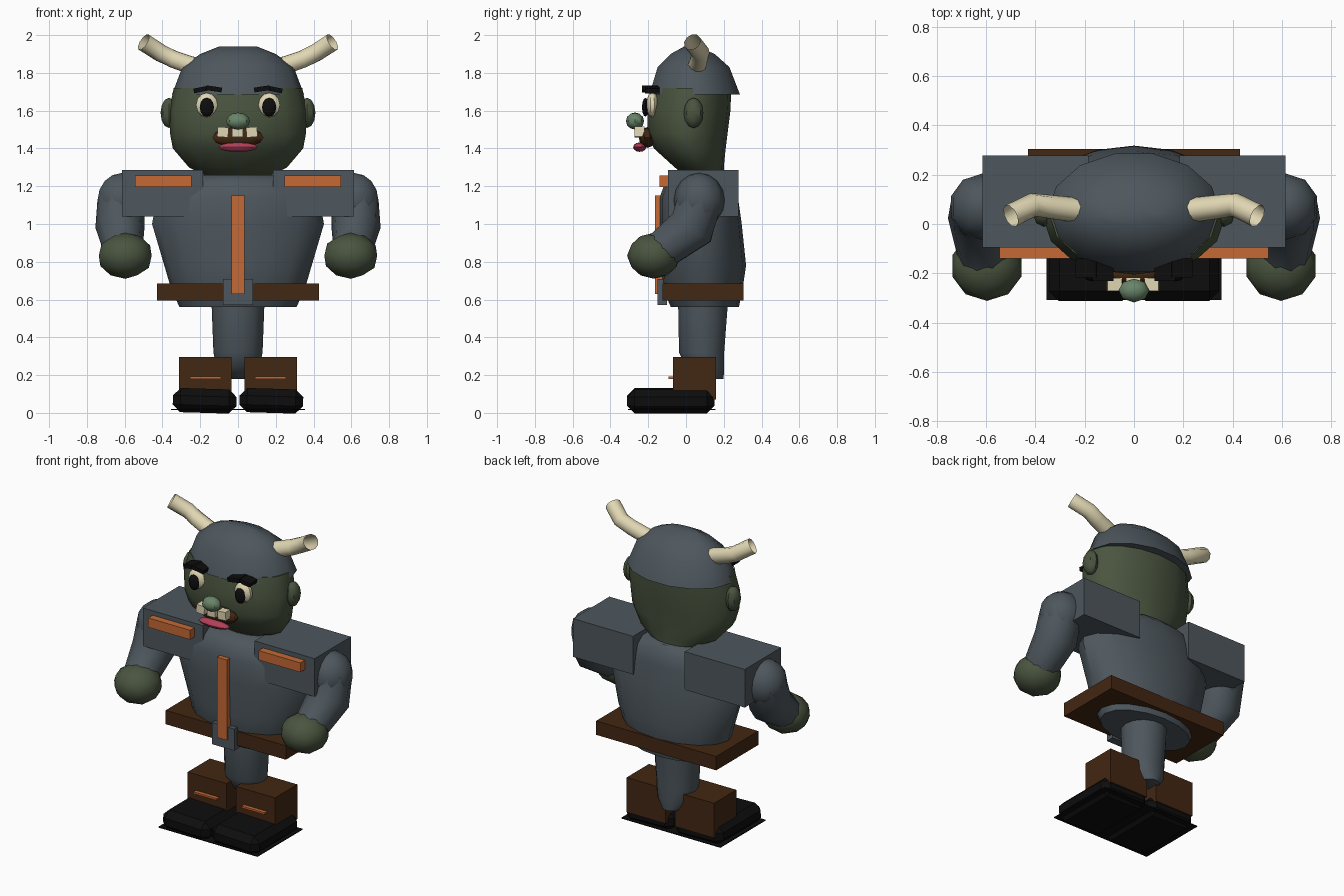
import bpy, bmesh, math
from mathutils import Vector, Matrix

if "Cube" in bpy.data.objects:
    bpy.data.objects.remove(bpy.data.objects["Cube"])


def material(name, r, g, b):
    m = bpy.data.materials.new(name)
    m.use_nodes = True
    m.diffuse_color = (r, g, b, 1)
    m.node_tree.nodes["Principled BSDF"].inputs["Base Color"].default_value = (r, g, b, 1)
    return m


GREY = material("slate grey", 0.075, 0.095, 0.11)
GREEN = material("olive green", 0.068, 0.09, 0.05)
LIGHT_GREEN = material("nose green", 0.14, 0.23, 0.14)
ORANGE = material("orange", 0.56, 0.14, 0.035)
CREAM = material("ivory", 0.75, 0.68, 0.45)
BROWN = material("leather brown", 0.055, 0.02, 0.006)
BLACK = material("black", 0.004, 0.004, 0.004)
PINK = material("lip pink", 0.45, 0.05, 0.1)


def finish(name, bm, mat, smooth=0):
    bmesh.ops.recalc_face_normals(bm, faces=bm.faces)
    me = bpy.data.meshes.new(name)
    bm.to_mesh(me)
    bm.free()
    me.materials.append(mat)
    ob = bpy.data.objects.new(name, me)
    bpy.context.collection.objects.link(ob)
    if smooth:
        bpy.ops.object.select_all(action="DESELECT")
        ob.select_set(True)
        bpy.context.view_layer.objects.active = ob
        bpy.ops.object.shade_smooth_by_angle(angle=math.radians(smooth))
    return ob


def box(name, x, y, z, mat, bevel=0, tilt=0):
    """Box from (min, max) pairs, tilted about its front-back axis."""
    bm = bmesh.new()
    size = Vector([b - a for a, b in (x, y, z)])
    mid = Vector([(a + b) / 2 for a, b in (x, y, z)])
    bmesh.ops.create_cube(bm, size=1, matrix=Matrix.Diagonal((*size, 1)))
    if bevel:
        bmesh.ops.bevel(bm, geom=bm.edges[:], offset=bevel, segments=1, affect="EDGES")
    bm.transform(Matrix.Translation(mid) @ Matrix.Rotation(tilt, 4, "Y"))
    return finish(name, bm, mat)


def ball(name, centre, radii, mat, seg=10, rings=6, smooth=40):
    bm = bmesh.new()
    bmesh.ops.create_uvsphere(bm, u_segments=seg, v_segments=rings, radius=1)
    bm.transform(Matrix.Translation(centre) @ Matrix.Diagonal((*radii, 1)))
    return finish(name, bm, mat, smooth)


def loft(name, rings, mat, sides=14, smooth=40):
    """Stack of ellipses: (z, x radius, front y, back y)."""
    bm = bmesh.new()
    loops = []
    for z, rx, front, back in rings:
        loop = []
        for i in range(sides):
            a = math.tau * i / sides
            y = (front + back) / 2 + math.sin(a) * (back - front) / 2
            loop.append(bm.verts.new((rx * math.cos(a), y, z)))
        loops.append(loop)
    for lo, hi in zip(loops, loops[1:]):
        for i in range(sides):
            j = (i + 1) % sides
            bm.faces.new((lo[i], lo[j], hi[j], hi[i]))
    bm.faces.new(loops[0])
    bm.faces.new(loops[-1])
    return finish(name, bm, mat, smooth)


def tube(name, points, radii, mat, sides=10, capped=True):
    """Round tube through a list of points."""
    bm = bmesh.new()
    pts = [Vector(p) for p in points]
    loops = []
    for k, p in enumerate(pts):
        d = pts[min(k + 1, len(pts) - 1)] - pts[max(k - 1, 0)]
        turn = d.to_track_quat("Z", "Y")
        loops.append([bm.verts.new(p + turn @ (radii[k] * Vector((math.cos(a), math.sin(a), 0))))
                      for a in (math.tau * i / sides for i in range(sides))])
    for lo, hi in zip(loops, loops[1:]):
        for i in range(sides):
            j = (i + 1) % sides
            bm.faces.new((lo[i], lo[j], hi[j], hi[i]))
    if capped:
        bm.faces.new(loops[0])
        bm.faces.new(loops[-1])
    return finish(name, bm, mat, 40)


# Body, with the single trouser column below it
loft("torso", [(0.56, 0.31, -0.08, 0.28), (0.66, 0.355, -0.125, 0.3), (0.78, 0.39, -0.135, 0.318),
               (1.0, 0.455, -0.14, 0.295), (1.14, 0.43, -0.14, 0.275), (1.22, 0.36, -0.11, 0.26),
               (1.26, 0.26, -0.06, 0.22)], GREY, 16)
loft("trousers", [(0.18, 0.06, 0.08, 0.2), (0.24, 0.115, 0.0, 0.205), (0.32, 0.13, -0.04, 0.205),
                  (0.58, 0.14, -0.045, 0.225)], GREY, 14)
box("belt", (-0.43, 0.43), (-0.125, 0.305), (0.595, 0.685), BROWN)
box("buckle", (-0.08, 0.08), (-0.152, -0.1), (0.57, 0.71), GREY)
box("chest_strip", (-0.035, 0.035), (-0.165, -0.12), (0.63, 1.15), ORANGE)

# Head and helmet
loft("head", [(1.25, 0.16, 0.0, 0.2), (1.3, 0.26, -0.06, 0.2), (1.4, 0.345, -0.17, 0.21),
              (1.48, 0.36, -0.205, 0.22), (1.6, 0.365, -0.205, 0.235), (1.72, 0.34, -0.18, 0.24)], GREEN, 16)
loft("helmet", [(1.685, 0.35, -0.2, 0.292), (1.83, 0.295, -0.155, 0.235),
                (1.9, 0.2, -0.085, 0.155), (1.94, 0.1, -0.01, 0.06)], GREY, 14)

# Face
ball("nose", (0, -0.27, 1.545), (0.063, 0.048, 0.045), LIGHT_GREEN, 8, 6)
ball("mouth", (0, -0.205, 1.458), (0.142, 0.045, 0.055), BROWN, 10, 6)
ball("lip", (0, -0.245, 1.407), (0.11, 0.035, 0.025), PINK, 10, 6)
for i, x in enumerate((-0.08, -0.003, 0.073)):
    box(f"tooth_{i + 1}", (x - 0.029, x + 0.029), (-0.272, -0.22), (1.46, 1.513), CREAM, tilt=0.08 * (1 - i))

for s, side in ((1, "left"), (-1, "right")):
    def span(a, b):
        return (min(s * a, s * b), max(s * a, s * b))

    # Head details
    ball(side + "_ear", (s * 0.365, 0.04, 1.588), (0.045, 0.052, 0.08), GREEN, 8, 6)
    ball(side + "_eye", (s * 0.165, -0.178, 1.63), (0.06, 0.035, 0.065), CREAM, 10, 6)
    ball(side + "_pupil", (s * 0.165, -0.215, 1.618), (0.038, 0.018, 0.05), BLACK, 8, 6)
    box(side + "_brow_inner", span(0.085, 0.17), (-0.232, -0.15), (1.703, 1.728), BLACK, tilt=-s * 0.15)
    box(side + "_brow_outer", span(0.15, 0.235), (-0.218, -0.14), (1.7, 1.725), BLACK, tilt=s * 0.2)
    tube(side + "_horn", [(s * 0.22, 0.055, 1.83), (s * 0.34, 0.07, 1.872), (s * 0.41, 0.078, 1.905),
                          (s * 0.5, 0.033, 1.963)], [0.05, 0.048, 0.048, 0.048], CREAM, capped=False)

    # Shoulders and arms
    box(side + "_shoulder_pad", span(0.185, 0.615), (-0.095, 0.277), (1.04, 1.287), GREY)
    box(side + "_shoulder_strip", span(0.245, 0.545), (-0.14, -0.08), (1.197, 1.258), ORANGE)
    ball(side + "_upper_arm", (s * 0.615, 0.07, 1.125), (0.135, 0.135, 0.145), GREY, 10, 8)
    tube(side + "_forearm", [(s * 0.62, 0.07, 1.13), (s * 0.625, 0.03, 0.98), (s * 0.61, -0.13, 0.86)],
         [0.125, 0.13, 0.105], GREY)
    bm = bmesh.new()
    bmesh.ops.create_icosphere(bm, subdivisions=2, radius=1)
    bm.transform(Matrix.Translation((s * 0.597, -0.17, 0.832)) @ Matrix.Diagonal((0.147, 0.142, 0.122, 1)))
    finish(side + "_hand", bm, GREEN, 25)

    # Boots
    box(side + "_boot", span(0.035, 0.313), (-0.068, 0.16), (0.07, 0.295), BROWN)
    box(side + "_boot_stitch", span(0.09, 0.255), (-0.092, -0.06), (0.18, 0.192), ORANGE)
    box(side + "_shoe", span(0.008, 0.345), (-0.312, 0.15), (0.0, 0.128), BLACK, bevel=0.04,
        tilt=0.03)

# Thin sole plate under both shoes
box("sole_plate", (-0.355, 0.355), (-0.308, 0.155), (0.016, 0.021), BLACK)
